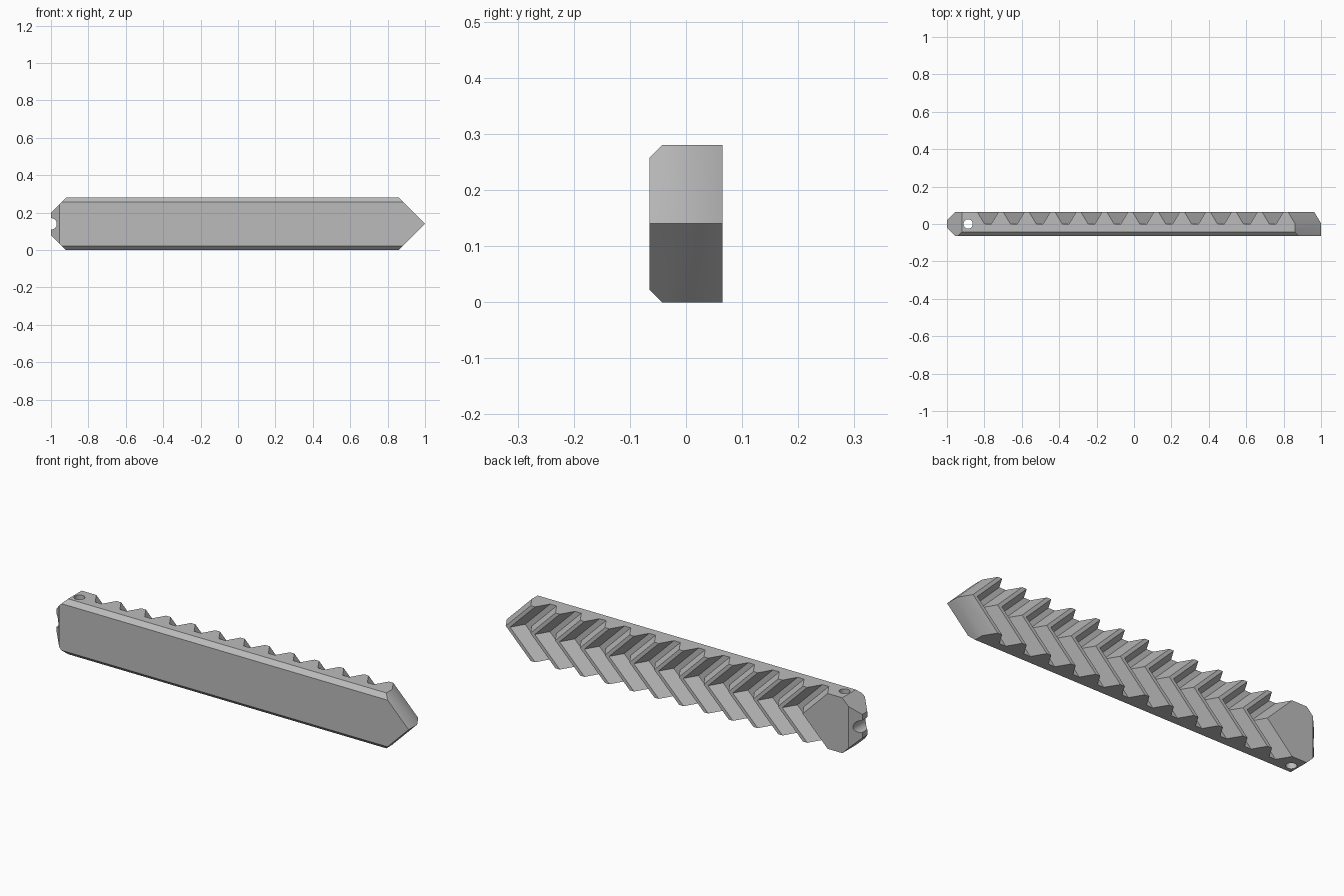
import bpy, bmesh, math
from mathutils import Matrix, Vector

if "Cube" in bpy.data.objects:
    bpy.data.objects.remove(bpy.data.objects["Cube"], do_unlink=True)

HEIGHT, HALF_DEPTH = 0.28, 0.065
MID = HEIGHT / 2

grey = bpy.data.materials.new("plain grey")
grey.use_nodes = True
grey.diffuse_color = (0.5, 0.5, 0.5, 1)
grey.node_tree.nodes["Principled BSDF"].inputs["Base Color"].default_value = (0.5, 0.5, 0.5, 1)


def make_object(name, bm):
    bmesh.ops.recalc_face_normals(bm, faces=bm.faces)
    mesh = bpy.data.meshes.new(name)
    bm.to_mesh(mesh)
    bm.free()
    mesh.materials.append(grey)
    obj = bpy.data.objects.new(name, mesh)
    bpy.context.collection.objects.link(obj)
    return obj


def trim(bm, point, normal):
    """Slice off everything outside a plane and cap the cut."""
    geom = bm.verts[:] + bm.edges[:] + bm.faces[:]
    cut = bmesh.ops.bisect_plane(bm, geom=geom, plane_co=point, plane_no=Vector(normal).normalized(),
                                 clear_outer=True)["geom_cut"]
    edges = [e for e in cut if isinstance(e, bmesh.types.BMEdge)]
    bmesh.ops.edgeloop_fill(bm, edges=edges)


# Bar: a box with a pointed end, a chamfered end and chamfered front edges
bm = bmesh.new()
bmesh.ops.create_cube(bm, size=1, matrix=Matrix.Translation((0, 0, MID))
                      @ Matrix.Diagonal((2, 2 * HALF_DEPTH, HEIGHT, 1)))
for s in (-1, 1):
    edge_z = MID + s * MID
    trim(bm, (1, 0, MID), (1, 0, s))
    trim(bm, (-0.92, 0, edge_z), (-1, 0, s))
    trim(bm, (-1, s * 0.02, MID), (-1, s, 0))
    trim(bm, (0, -0.043, edge_z), (0, -1, s))
bar = make_object("ribbed_bar", bm)

# Chevron grooves: trapezoid section swept along a V, the last one bevels the tip
bm = bmesh.new()
section = [(-0.06, 0.07), (-0.018, 0), (0.018, 0), (0.06, 0.07)]
GROOVES, FIRST, LAST = 13, -0.781, 0.88
for i in range(GROOVES):
    centre = FIRST + (LAST - FIRST) * i / (GROOVES - 1)
    rings = []
    for z in (-0.05, MID, HEIGHT + 0.05):
        shift = MID - abs(z - MID)
        rings.append([bm.verts.new((centre + shift + x, y, z)) for x, y in section])
    for low, high in zip(rings, rings[1:]):
        for k in range(4):
            n = (k + 1) % 4
            bm.faces.new((low[k], low[n], high[n], high[k]))
    bm.faces.new(rings[0])
    bm.faces.new(rings[-1])
groove_cutter = make_object("groove_cutter", bm)


def round_cutter(name, location, radius, rotation):
    bm = bmesh.new()
    bmesh.ops.create_cone(bm, cap_ends=True, segments=32, radius1=radius, radius2=radius, depth=0.5,
                          matrix=Matrix.Translation(location) @ rotation)
    return make_object(name, bm)


# Pin hole through the height and a round notch across the blunt end
pin_cutter = round_cutter("pin_hole_cutter", (-0.887, 0, MID), 0.025, Matrix.Identity(4))
notch_cutter = round_cutter("end_notch_cutter", (-1.0, 0, MID), 0.031, Matrix.Rotation(math.pi / 2, 4, 'X'))

bpy.ops.object.select_all(action='DESELECT')
bar.select_set(True)
bpy.context.view_layer.objects.active = bar
for cutter in (groove_cutter, pin_cutter, notch_cutter):
    cutter.hide_render = True
    mod = bar.modifiers.new(cutter.name, 'BOOLEAN')
    mod.operation = 'DIFFERENCE'
    mod.solver = 'EXACT'
    mod.object = cutter
    bpy.ops.object.modifier_apply(modifier=mod.name)
    bpy.data.objects.remove(cutter, do_unlink=True)

bpy.ops.object.shade_smooth_by_angle(angle=math.radians(30))
